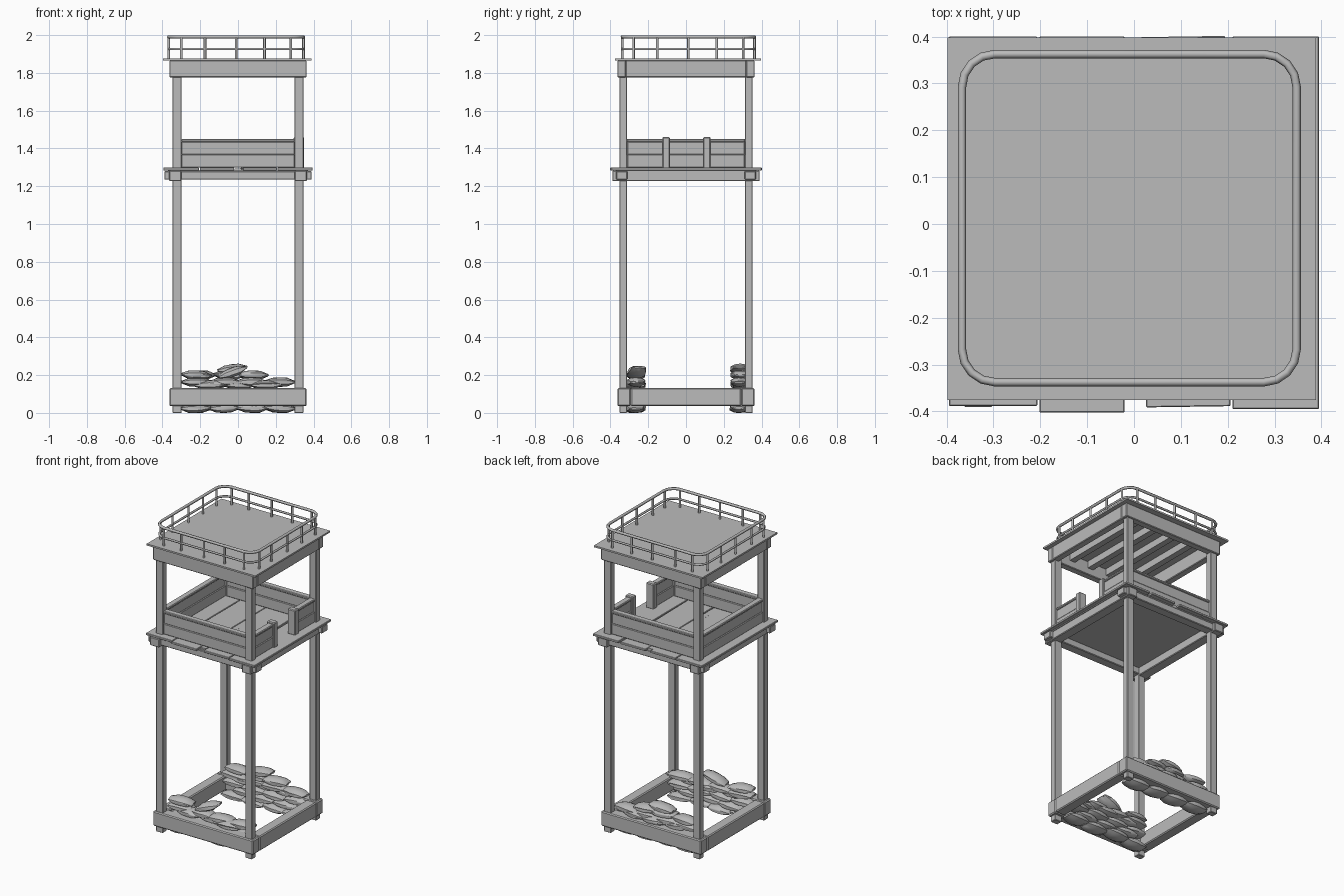
import bpy, bmesh, math, random
from mathutils import Matrix, Vector

random.seed(4)
old = bpy.data.objects.get("Cube")
if old:
    bpy.data.objects.remove(old, do_unlink=True)

grey = bpy.data.materials.new("weathered_grey")
grey.use_nodes = True
tone = (0.5, 0.5, 0.5, 1)
grey.diffuse_color = tone
grey.node_tree.nodes["Principled BSDF"].inputs["Base Color"].default_value = tone


def finish(name, bm, smooth=None):
    mesh = bpy.data.meshes.new(name)
    bm.to_mesh(mesh)
    bm.free()
    mesh.materials.append(grey)
    ob = bpy.data.objects.new(name, mesh)
    bpy.context.collection.objects.link(ob)
    if smooth:
        bpy.ops.object.select_all(action='DESELECT')
        ob.select_set(True)
        bpy.context.view_layer.objects.active = ob
        bpy.ops.object.shade_smooth_by_angle(angle=math.radians(smooth))
    return ob


def box(name, x, y, z, bevel=0.0, yaw=0.0):
    """Box from (min, max) ranges, turned by yaw about its centre."""
    bm = bmesh.new()
    size = [r[1] - r[0] for r in (x, y, z)]
    centre = Vector([(r[0] + r[1]) / 2 for r in (x, y, z)])
    bmesh.ops.create_cube(bm, size=1)
    bmesh.ops.scale(bm, vec=size, verts=bm.verts)
    if bevel:
        bmesh.ops.bevel(bm, geom=bm.edges[:], offset=bevel, segments=1, affect='EDGES')
    bmesh.ops.transform(bm, matrix=Matrix.Translation(centre) @ Matrix.Rotation(yaw, 4, 'Z'), verts=bm.verts)
    return finish(name, bm)


def ring(name, outer, width, z, bevel=0.004):
    """Four boards around a square."""
    inner = outer - width
    for s, a, b in ((-1, "front", "right"), (1, "back", "left")):
        edge = sorted((s * outer, s * inner))
        box(f"{name}_{a}", (-outer, outer), edge, z, bevel)
        box(f"{name}_{b}", edge, (-inner, inner), z, bevel)


# Corner posts
for sx in (-1, 1):
    for sy in (-1, 1):
        box("corner_post", sorted((sx * 0.298, sx * 0.347)), sorted((sy * 0.312, sy * 0.353)),
            (0, 1.866), 0.003)

# Base frame
ring("base_beam", 0.363, 0.07, (0.036, 0.132), 0.006)

# Platform frame with crossing beam ends
for s in (-1, 1):
    box("platform_beam_long", sorted((s * 0.30, s * 0.365)), (-0.39, 0.39), (1.227, 1.282), 0.004)
    box("platform_beam_cross", (-0.39, 0.39), sorted((s * 0.31, s * 0.37)), (1.235, 1.28), 0.004)
box("platform_underlay", (-0.37, 0.37), (-0.37, 0.37), (1.278, 1.286))

# Platform boards, with uneven ends
for x0, x1, y0, yaw in ((-0.395, -0.206, -0.388, 0), (-0.202, -0.02, -0.402, 0),
                        (0.02, 0.2, -0.39, 0.015), (0.21, 0.395, -0.395, 0)):
    box("platform_board", (x0, x1), (y0, 0.4), (1.284, 1.298), 0.002, yaw)
box("platform_centre_board", (-0.018, 0.018), (-0.36, 0.37), (1.284, 1.295))

# Parapet: lower board, upper board and cap on each side, open on one
LAYERS = (("lower", 1.298, 1.368, 0.018), ("upper", 1.366, 1.436, 0.014), ("cap", 1.434, 1.45, 0.02))
for label, z0, z1, half in LAYERS:
    for s in (-1, 1):
        mid = s * 0.325
        box(f"parapet_{label}", (-0.30, 0.30), (mid - half, mid + half), (z0, z1), 0.004)
        box(f"parapet_{label}_entry", (0.322 - half, 0.322 + half), sorted((s * 0.12, s * 0.312)), (z0, z1), 0.004)
    box(f"parapet_{label}_rear", (-0.322 - half, -0.322 + half), (-0.312, 0.312), (z0, z1), 0.004)
for y in (-0.105, 0.11):
    box("entry_post", (0.295, 0.35), (y - 0.02, y + 0.02), (1.295, 1.46), 0.005)

# Roof
ring("roof_fascia", 0.363, 0.045, (1.776, 1.866))
box("roof_slab", (-0.398, 0.388), (-0.376, 0.398), (1.865, 1.876))
for x in (-0.21, -0.07, 0.07, 0.21):
    box("roof_joist", (x - 0.02, x + 0.02), (-0.32, 0.32), (1.82, 1.866))

# Roof railing
RX, RY, RAD, CX, CY = 0.357, 0.35, 0.07, -0.01, 0.0125


def rail(name, z, radius):
    curve = bpy.data.curves.new(name, 'CURVE')
    curve.dimensions = '3D'
    curve.bevel_depth = radius
    curve.bevel_resolution = 1
    pts = []
    for q, (sx, sy) in enumerate(((1, 1), (-1, 1), (-1, -1), (1, -1))):
        for k in range(5):
            a = math.radians(90 * q + 22.5 * k)
            pts.append((CX + sx * (RX - RAD) + RAD * math.cos(a),
                        CY + sy * (RY - RAD) + RAD * math.sin(a), z, 1))
    spline = curve.splines.new('POLY')
    spline.points.add(len(pts) - 1)
    for p, co in zip(spline.points, pts):
        p.co = co
    spline.use_cyclic_u = True
    curve.materials.append(grey)
    ob = bpy.data.objects.new(name, curve)
    bpy.context.collection.objects.link(ob)


rail("railing_top", 1.991, 0.009)
rail("railing_middle", 1.926, 0.007)


def stanchion(x, y):
    bm = bmesh.new()
    bmesh.ops.create_cone(bm, cap_ends=True, segments=8, radius1=0.007, radius2=0.007, depth=0.12,
                          matrix=Matrix.Translation((x, y, 1.932)))
    finish("railing_stanchion", bm, 50)


for t in (-0.29, -0.165, 0, 0.15, 0.29):
    for s in (-1, 1):
        stanchion(CX + t, CY + s * RY)
        stanchion(CX + s * RX, CY + t)


# Sandbags: flattened cushions with pinched ends
def sandbag(x, y, z, tilt=0.0, yaw=0.0, length=0.155):
    bm = bmesh.new()
    bmesh.ops.create_cube(bm, size=1)
    bmesh.ops.subdivide_edges(bm, edges=bm.edges[:], cuts=3, use_grid_fill=True)
    for v in bm.verts:
        u, w = abs(v.co.x) * 2, abs(v.co.y) * 2
        v.co.z *= (1 - 0.72 * u ** 3) * (1 - 0.55 * w ** 3)
        v.co.y *= 1 - 0.28 * u ** 2
        v.co += Vector([random.uniform(-0.02, 0.02) for _ in range(3)])
    bmesh.ops.scale(bm, vec=(length, 0.095, 0.05), verts=bm.verts)
    turn = Matrix.Rotation(yaw, 4, 'Z') @ Matrix.Rotation(tilt, 4, 'Y')
    bmesh.ops.transform(bm, matrix=Matrix.Translation((x, y, z)) @ turn, verts=bm.verts)
    finish("sandbag", bm, 40)


for y, inward in ((-0.275, 1), (0.295, -1)):
    for row in range(4):
        count = 4 - row % 2
        for i in range(count):
            x = (i - (count - 1) / 2) * 0.148
            sandbag(x, y + inward * random.uniform(-0.01, 0.015), 0.025 + row * 0.041,
                    random.uniform(-0.05, 0.05), random.uniform(-0.1, 0.1))
    for x in (-0.22, -0.07, 0.07, 0.22):
        sandbag(x, y + inward * 0.01, 0.163, 0, random.uniform(-0.12, 0.12))

# Loose bags on top of each wall
for x, y, z, tilt, yaw in ((-0.22, -0.265, 0.2, 0.05, 0.1), (-0.03, -0.262, 0.215, -0.35, 0.15),
                           (-0.2, 0.29, 0.2, 0, -0.1), (-0.05, 0.285, 0.2, 0.05, 0.1),
                           (0.08, 0.285, 0.2, 0, 0.1), (-0.03, 0.283, 0.233, -0.12, 0.05)):
    sandbag(x, y, z, tilt, yaw)
